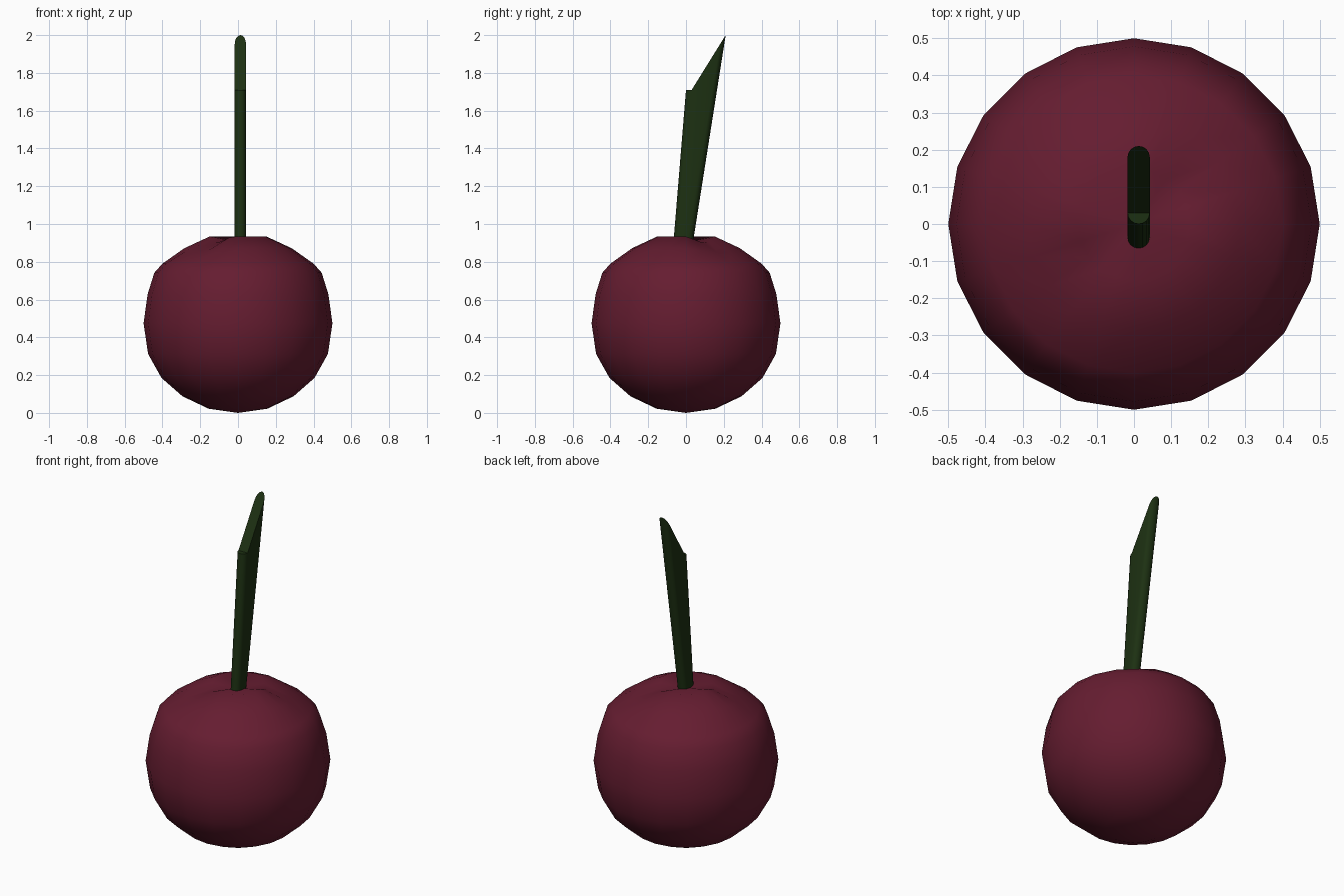
import bpy, bmesh, math

if "Cube" in bpy.data.objects:
    bpy.data.objects.remove(bpy.data.objects["Cube"])


def material(name, rgb):
    m = bpy.data.materials.new(name)
    m.diffuse_color = (*rgb, 1)
    m.use_nodes = True
    m.node_tree.nodes["Principled BSDF"].inputs["Base Color"].default_value = m.diffuse_color
    return m


def finish(bm, name, mat, angle):
    bmesh.ops.recalc_face_normals(bm, faces=bm.faces)
    me = bpy.data.meshes.new(name)
    bm.to_mesh(me)
    bm.free()
    ob = bpy.data.objects.new(name, me)
    bpy.context.collection.objects.link(ob)
    me.materials.append(mat)
    bpy.ops.object.select_all(action='DESELECT')
    ob.select_set(True)
    bpy.context.view_layer.objects.active = ob
    bpy.ops.object.shade_smooth_by_angle(angle=math.radians(angle))
    return ob


def loft(bm, rings):
    n = len(rings[0])
    for a, b in zip(rings, rings[1:]):
        for i in range(n):
            j = (i + 1) % n
            bm.faces.new((a[i], a[j], b[j], b[i]))


# Fruit: 20-sided lathe with a shallow groove running through the top
SEG = 20
profile = [(0.155, 0.022), (0.294, 0.088), (0.405, 0.185), (0.476, 0.312),
           (0.50, 0.475), (0.478, 0.63), (0.443, 0.742), (0.40, 0.79),
           (0.285, 0.872), (0.15, 0.935)]
dent = {0.285: 0.025, 0.15: 0.035}
bm = bmesh.new()
rings = []
for r, z in profile:
    ring = []
    for i in range(SEG):
        a = 2 * math.pi * i / SEG
        groove = max(0, math.cos(2 * (a - math.radians(40)))) ** 2
        drop = dent.get(r, 0) * groove if z > 0.8 else 0
        ring.append(bm.verts.new((r * math.cos(a), r * math.sin(a), z - drop)))
    rings.append(ring)
loft(bm, rings)
bottom = bm.verts.new((0, 0, 0))
top = bm.verts.new((0, 0, 0.905))
for i in range(SEG):
    j = (i + 1) % SEG
    bm.faces.new((bottom, rings[0][j], rings[0][i]))
    bm.faces.new((top, rings[-1][i], rings[-1][j]))
finish(bm, "fruit", material("fruit_red", (0.13, 0.012, 0.03)), 60)

# Stem: flattened round-ended section, widening up to a slanted tip
R, CX, N = 0.03, 0.0125, 8


def section(front, back):
    pts = []
    for k in range(N + 1):
        a = math.pi + math.pi * k / N
        pts.append((CX + R * math.cos(a), front + R + R * math.sin(a)))
    for k in range(N + 1):
        a = math.pi * k / N
        pts.append((CX + R * math.cos(a), back - R + R * math.sin(a)))
    return pts


bm = bmesh.new()
low = [bm.verts.new((x, y, 0.86)) for x, y in section(-0.07, 0.03)]
high = [bm.verts.new((x, y, 1.71 + max(0, y - 0.03) * 0.29 / 0.18))
        for x, y in section(0.0, 0.21)]
loft(bm, [low, high])
bm.faces.new(low)
# Flat front step and sloping tip, as strips across the width
for k in range(N // 2):
    for o in (0, N + 1):
        q = [high[o + k], high[o + k + 1], high[o + N - k - 1], high[o + N - k]]
        bm.faces.new(q if len(set(q)) == 4 else (q[0], q[1], q[3]))
bm.faces.new((high[0], high[N], high[N + 1], high[2 * N + 1]))
finish(bm, "stem", material("stem_green", (0.012, 0.03, 0.006)), 40)
